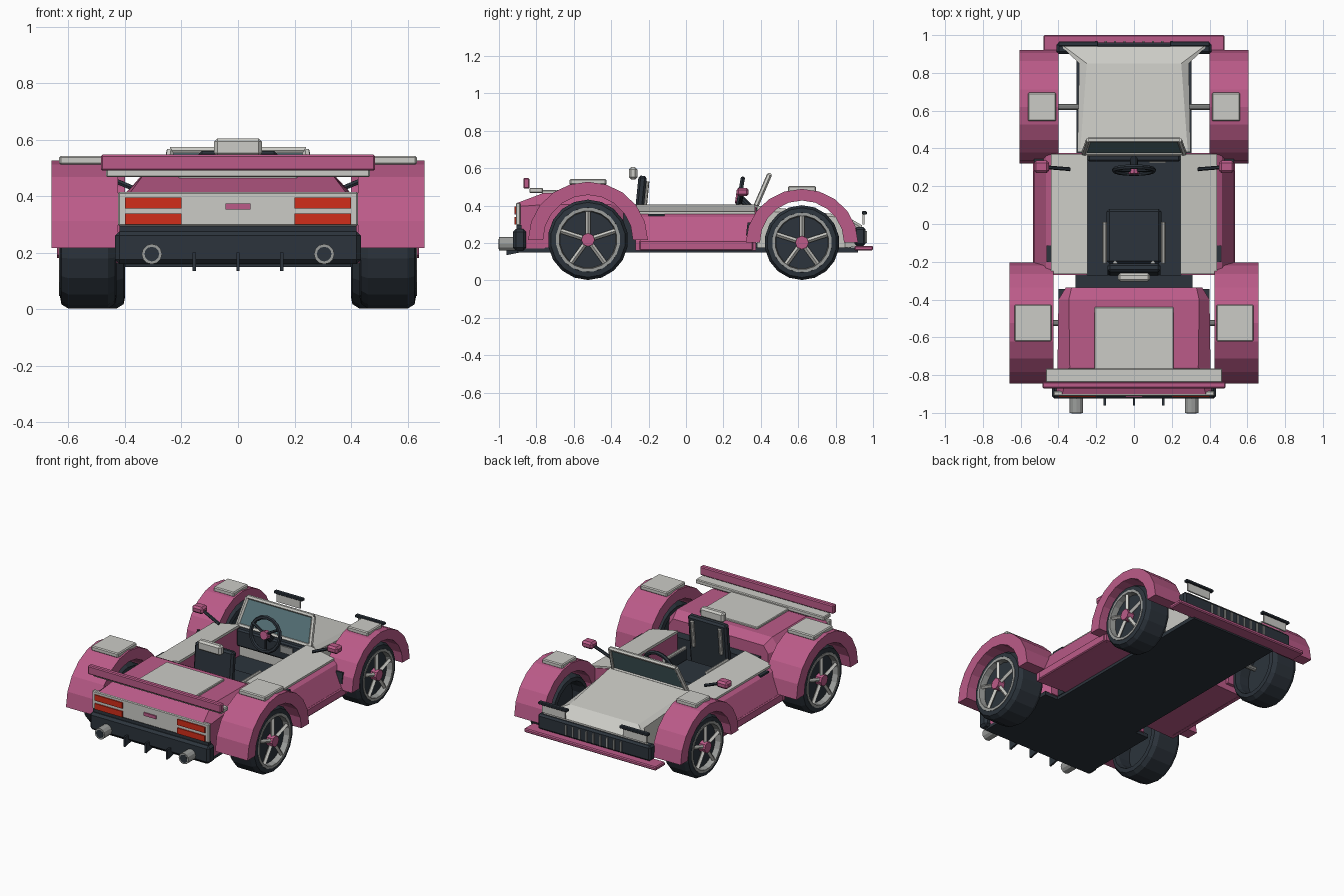
import bpy, bmesh, math
from mathutils import Vector, Matrix

cube = bpy.data.objects.get("Cube")
if cube:
    bpy.data.objects.remove(cube)


def material(name, r, g, b):
    m = bpy.data.materials.new(name)
    m.diffuse_color = (r, g, b, 1)
    m.use_nodes = True
    m.node_tree.nodes["Principled BSDF"].inputs["Base Color"].default_value = (r, g, b, 1)
    return m


PINK = material("pink paint", .50, .105, .25)
GREY = material("pale grey", .60, .60, .565)
DARK = material("dark rubber", .025, .034, .045)
METAL = material("metal", .33, .34, .33)
RED = material("tail light red", .64, .026, .010)
GLASS = material("tinted glass", .10, .18, .20)


def finish(name, bm, mat, mirror=False, bevel=0):
    bmesh.ops.recalc_face_normals(bm, faces=bm.faces)
    me = bpy.data.meshes.new(name)
    bm.to_mesh(me)
    bm.free()
    me.materials.append(mat)
    ob = bpy.data.objects.new(name, me)
    bpy.context.collection.objects.link(ob)
    if bevel:
        mod = ob.modifiers.new("Bevel", 'BEVEL')
        mod.width, mod.segments = bevel, 1
    if mirror:
        ob.modifiers.new("Mirror", 'MIRROR')
    return ob


def bridge(name, rings, mat, closed=False, **kw):
    """Skin a row of point rings; cap the ends unless the row is closed."""
    bm = bmesh.new()
    rows = [[bm.verts.new(p) for p in ring] for ring in rings]
    n = len(rows[0])
    pairs = list(zip(rows, rows[1:])) + ([(rows[-1], rows[0])] if closed else [])
    for a, b in pairs:
        for i in range(n):
            j = (i + 1) % n
            bm.faces.new((a[i], a[j], b[j], b[i]))
    if not closed:
        bm.faces.new(rows[0])
        bm.faces.new(rows[-1])
    return finish(name, bm, mat, **kw)


def box(name, x, y, z, mat, tilt=0, **kw):
    """Box from ranges; tilt leans it about the x axis."""
    bm = bmesh.new()
    bmesh.ops.create_cube(bm, size=1)
    size = Matrix.Diagonal((x[1] - x[0], y[1] - y[0], z[1] - z[0], 1))
    mid = Vector((sum(x) / 2, sum(y) / 2, sum(z) / 2))
    bm.transform(Matrix.Translation(mid) @ Matrix.Rotation(tilt, 4, 'X') @ size)
    return finish(name, bm, mat, **kw)


def rod(name, p, q, r, mat, sides=10, **kw):
    p, q = Vector(p), Vector(q)
    turn = (q - p).to_track_quat('Z', 'Y')
    ring = [turn @ Vector((r * math.cos(t), r * math.sin(t), 0))
            for t in (math.tau * i / sides for i in range(sides))]
    return bridge(name, [[e + v for v in ring] for e in (p, q)], mat, **kw)


def lathe(name, profile, y, z, mat, sides=18, **kw):
    """Spin a closed (x, radius) profile about the x axis."""
    rings = []
    for i in range(sides):
        t = math.tau * (i + .5) / sides
        rings.append([(x, y + r * math.cos(t), z + r * math.sin(t)) for x, r in profile])
    return bridge(name, rings, mat, closed=True, **kw)


def body(name, sections, mat):
    """Loft symmetric half sections (y, [(x, z), ...]) along y."""
    rings = []
    for y, half in sections:
        rings.append([(x, y, z) for x, z in half] + [(-x, y, z) for x, z in reversed(half)])
    return bridge(name, rings, mat)


# Floor
box("floor_rear", (-.40, .40), (-.90, -.345), (.15, .175), DARK)
box("floor_front", (-.305, .305), (-.345, .92), (.15, .175), DARK)

# Wheels and fenders: label, y, tyre radius, tyre inner/outer x,
# fender inner/outer x, fender half length and height, pad half width
for label, y, r, a, b, fa, fb, length, height, w in (
        ("rear", -.524, .215, .43, .63, .425, .66, .32, .31, .098),
        ("front", .62, .20, .40, .585, .40, .605, .30, .287, .075)):
    z = r + .002
    k = .80 * r
    lathe(label + "_tyre", [(a, k), (a + .005, r * .92), (a + .03, r), (b - .03, r),
                            (b - .005, r * .93), (b, k), (b - .03, k * .95), (a + .03, k * .95)],
          y, z, DARK, mirror=True)
    rod(label + "_wheel_disc", (b - .09, y, z), (b - .035, y, z), k, DARK, 18, mirror=True)
    lathe(label + "_rim", [(b - .04, k), (b + .003, k), (b + .003, k * .90), (b - .04, k * .87)],
          y, z, METAL, sides=20, mirror=True)
    for i in range(5):
        t = math.pi / 2 + math.tau * i / 5
        u, v = math.cos(t), math.sin(t)
        rod(label + "_spoke", (b - .012, y + u * .02, z + v * .02),
            (b - .012, y + u * k * .92, z + v * k * .92), .013, GREY, 4, mirror=True)
    rod(label + "_hub", (b - .04, y, z), (b + .01, y, z), .036, PINK, 8, mirror=True)
    rod(label + "_axle", (-a - .02, y, z), (a + .02, y, z), .016, METAL)
    # arched fender and the pad on top
    inner = r + .025
    rings = []
    for i in range(11):
        t = math.pi * i / 10
        c, s = math.cos(t), math.sin(t)
        rings.append([(fa, y + c * length, z + s * height), (fb, y + c * length, z + s * height),
                      (fb, y + c * inner, z + s * inner), (fa, y + c * inner, z + s * inner)])
    bridge(label + "_fender", rings, PINK, mirror=True)
    box(label + "_fender_pad", (fa + .012, fa + .012 + 2 * w), (y - w, y + w),
        (z + height - .016, z + height + .015), GREY, mirror=True, bevel=.006)

# Cockpit sides with sloped pale tops
side = [(.25, .17), (.25, .395), (.44, .355), (.465, .34), (.53, .21), (.53, .16)]
bridge("side_body", [[(x, y, z) for x, z in side] for y in (-.27, .375)], PINK, mirror=True)
top = [(.245, .39), (.245, .407), (.44, .368), (.44, .35)]
bridge("side_top_panel", [[(x, y, z) for x, z in top] for y in (-.265, .37)], GREY, mirror=True)
box("side_sill", (.50, .535), (-.25, .36), (.16, .215), PINK, mirror=True, bevel=.006)
box("side_handle", (.44, .462), (-.20, -.115), (.343, .355), DARK, mirror=True)
box("side_vent", (.48, .53), (.325, .345), (.24, .31), DARK, tilt=-.12, mirror=True)

# Cockpit interior
box("cockpit_floor", (-.25, .25), (-.33, .38), (.17, .20), DARK)
box("rear_bulkhead", (-.31, .31), (-.335, -.27), (.17, .36), DARK)
box("dashboard", (-.245, .245), (.33, .39), (.28, .395), DARK, bevel=.01)
box("dash_screen", (.08, .17), (.322, .332), (.33, .375), METAL)
box("seat_cushion", (-.145, .145), (-.21, .08), (.20, .275), DARK, bevel=.015)
box("seat_back", (-.14, .14), (-.27, -.225), (.23, .56), DARK, tilt=-.10, bevel=.012)
box("headrest", (-.085, .085), (-.305, -.26), (.54, .605), GREY, bevel=.012)
box("seat_bolster", (.145, .165), (-.21, .01), (.20, .335), DARK, mirror=True)
rod("seat_bolster_rail", (.155, -.21, .34), (.155, .01, .34), .012, GREY, mirror=True)
rod("seat_back_rail", (.10, -.224, .36), (.10, -.207, .53), .012, GREY, mirror=True)

# Steering wheel
bpy.ops.mesh.primitive_torus_add(major_segments=16, minor_segments=6, major_radius=.105,
                                 minor_radius=.013, location=(0, .285, .44),
                                 rotation=(math.radians(80), 0, 0))
wheel = bpy.context.object
wheel.name = "steering_wheel"
wheel.data.materials.append(DARK)
rod("steering_column", (0, .29, .44), (0, .36, .37), .02, DARK)
rod("steering_hub", (0, .265, .44), (0, .30, .435), .028, PINK, 8)
for i in range(3):
    t = -math.pi / 2 + math.tau * i / 3
    rod("steering_spoke", (0, .285, .44),
        (.1 * math.cos(t), .285, .44 + .1 * math.sin(t)), .009, DARK, 6)

# Windscreen with its frame
low, high = (.265, .375, .40), (.24, .445, .562)
bl, br = Vector((-low[0], *low[1:])), Vector(low)
tl, tr = Vector((-high[0], *high[1:])), Vector(high)
thick = Vector((0, .004, -.002))
bridge("windscreen", [[v + thick * s for v in (bl, br, tr, tl)] for s in (-1, 1)], GLASS)
for p, q in ((bl, br), (br, tr), (tr, tl), (tl, bl)):
    rod("windscreen_frame", p, q, .014, GREY, 6)

# Side mirrors
rod("mirror_arm", (.34, .29, .415), (.46, .30, .465), .010, DARK, 6, mirror=True)
box("mirror", (.45, .53), (.27, .335), (.45, .495), PINK, mirror=True, bevel=.012)

# Hood, widening at the nose
body("hood", [(.38, [(.285, .17), (.30, .375), (.285, .40)]),
              (.85, [(.285, .17), (.29, .335), (.25, .348)]),
              (.94, [(.38, .19), (.385, .28), (.37, .295)])], GREY)

# Nose: grille, splitter and lamp bars
box("grille", (-.41, .41), (.90, .96), (.185, .285), DARK, bevel=.012)
for i in range(9):
    x = (i - 4) * .05
    box("grille_slat", (x - .006, x + .006), (.955, .968), (.20, .265), METAL)
box("front_splitter", (-.48, .48), (.90, 1.0), (.16, .185), PINK, bevel=.006)
box("lamp_panel", (.21, .38), (.945, .955), (.30, .355), GREY, mirror=True)
box("lamp_bar", (.19, .40), (.94, .967), (.352, .37), DARK, mirror=True, bevel=.004)

# Rear body and deck
body("rear_body", [(-.90, [(.40, .17), (.41, .395), (.38, .415)]),
                   (-.76, [(.40, .17), (.405, .405), (.34, .468)]),
                   (-.40, [(.40, .17), (.40, .405), (.345, .47)]),
                   (-.335, [(.36, .17), (.36, .39), (.33, .435)])], PINK)
box("deck_panel", (-.21, .21), (-.77, -.44), (.46, .482), GREY, bevel=.004)

# Rear wing
box("wing_lower", (-.467, .467), (-.838, -.765), (.467, .495), GREY, bevel=.005)
box("wing_upper", (-.485, .485), (-.87, -.836), (.49, .547), PINK, bevel=.006)

# Tail panel with lights
box("tail_panel", (-.425, .425), (-.91, -.885), (.295, .415), GREY, bevel=.005)
for z in (.30, .357):
    box("tail_light", (.20, .40), (-.917, -.905), (z, z + .038), RED, mirror=True)
box("tail_badge", (-.045, .045), (-.917, -.905), (.353, .374), PINK)
box("rear_bumper", (-.435, .435), (-.925, -.855), (.16, .275), DARK, bevel=.015)
box("bumper_trim", (-.42, .42), (-.905, -.88), (.265, .297), DARK)

# Exhausts and diffuser fins
rod("exhaust", (.305, -1.0, .195), (.305, -.88, .195), .036, METAL, 12, mirror=True)
rod("exhaust_bore", (.305, -1.002, .195), (.305, -.99, .195), .026, DARK, 12, mirror=True)
for x in (-.155, 0, .155):
    fin = [(-.96, .135), (-.96, .20), (-.86, .20), (-.86, .155)]
    bridge("diffuser_fin", [[(x + d, y, z) for y, z in fin] for d in (-.006, .006)], DARK)
